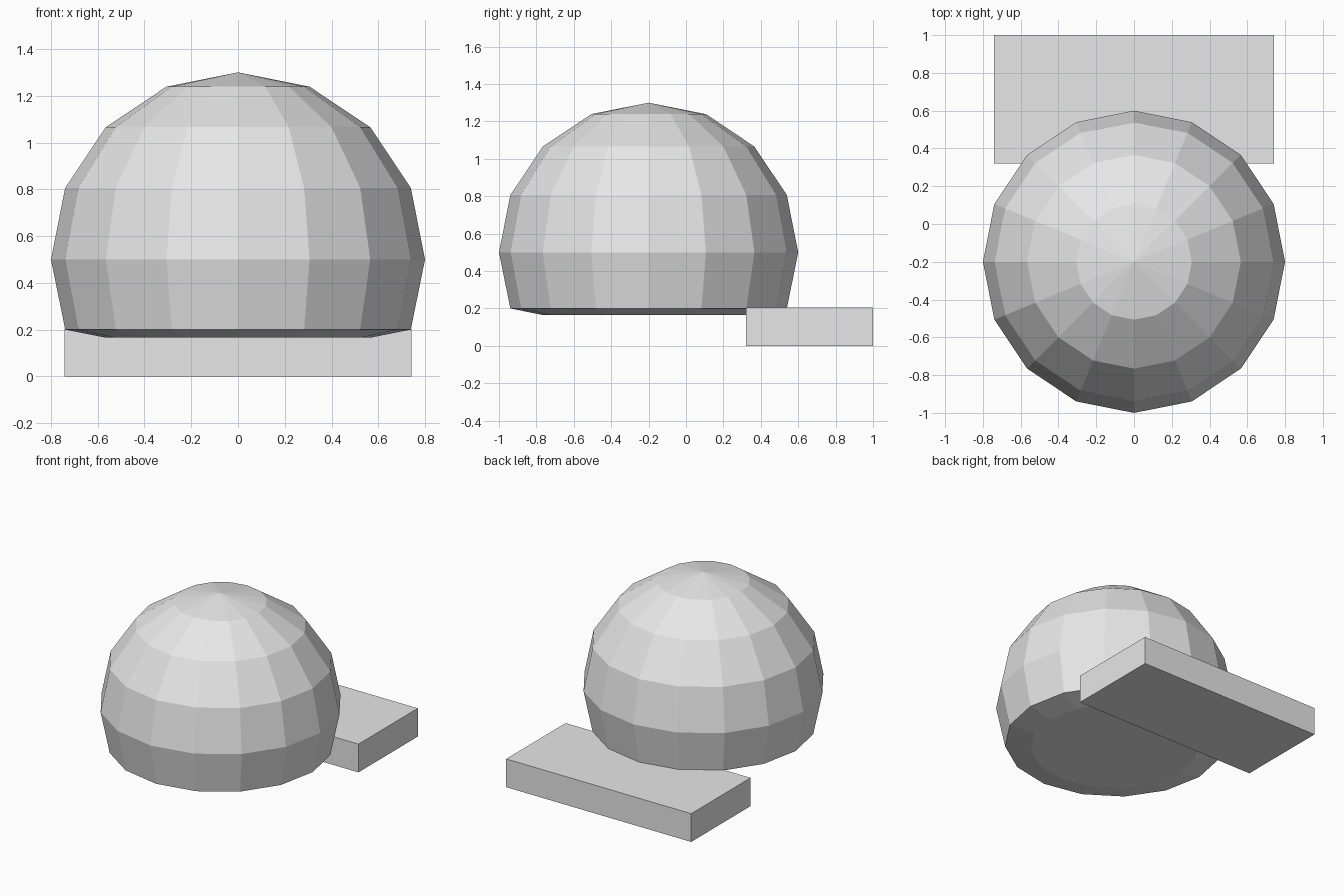
import bpy
import bmesh
import math

cube = bpy.data.objects.get("Cube")
if cube:
    bpy.data.objects.remove(cube, do_unlink=True)

# Plain grey for every part
grey = bpy.data.materials.new("light_grey")
grey.use_nodes = True
colour = (0.8, 0.8, 0.8, 1)
grey.diffuse_color = colour
grey.node_tree.nodes["Principled BSDF"].inputs["Base Color"].default_value = colour


def add_part(name, bm, location):
    bmesh.ops.recalc_face_normals(bm, faces=bm.faces)
    mesh = bpy.data.meshes.new(name)
    bm.to_mesh(mesh)
    bm.free()
    mesh.materials.append(grey)
    part = bpy.data.objects.new(name, mesh)
    part.location = location
    bpy.context.collection.objects.link(part)
    return part


# Dome: faceted sphere with its underside pressed nearly flat
RADIUS = 0.8
bm = bmesh.new()
bmesh.ops.create_uvsphere(bm, u_segments=16, v_segments=8, radius=RADIUS)
for v in bm.verts:
    if v.co.z < -0.5 * RADIUS:
        v.co.z = -0.335
    elif v.co.z < -0.1:
        v.co.z = -0.3
add_part("dome", bm, (0, -0.2, 0.5))

# Rear slab: low block tucked under the back of the dome
bm = bmesh.new()
bmesh.ops.create_cube(bm, size=1)
bmesh.ops.scale(bm, vec=(1.484, 0.68, 0.205), verts=bm.verts)
add_part("rear_slab", bm, (0, 0.66, 0.1025))
